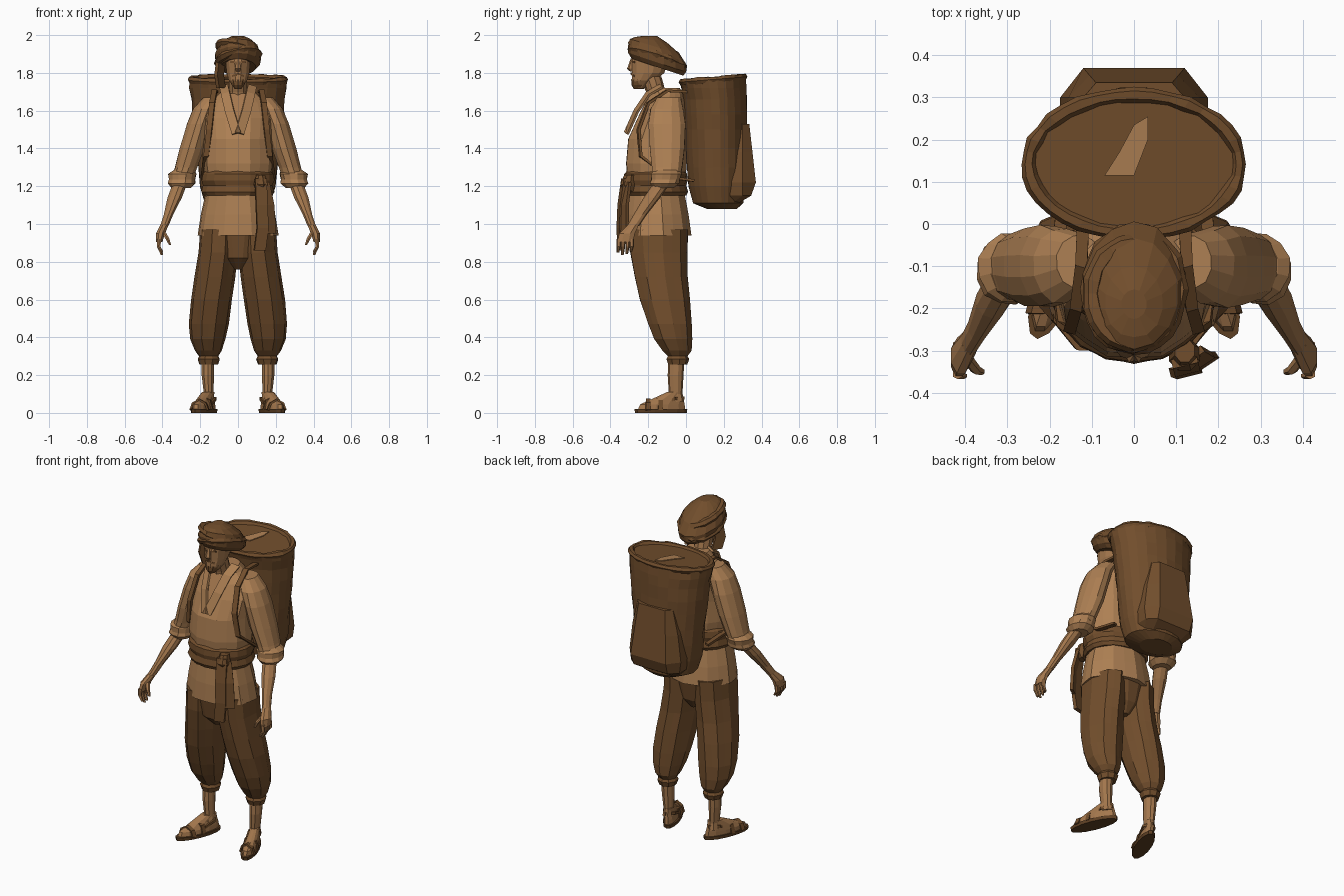
import bpy, bmesh, math, random
from mathutils import Vector

random.seed(4)


def material(name, rgb):
    m = bpy.data.materials.new(name)
    m.diffuse_color = (*rgb, 1)
    return m


SHIRT = material("tan_linen", (0.42, 0.215, 0.087))
SKIN = material("brown_skin", (0.37, 0.185, 0.074))
DARK = material("dark_brown_cloth", (0.165, 0.075, 0.025))
SOLE = material("sole_brown", (0.11, 0.05, 0.017))


def skin(name, loops, mat, closed=False):
    """Join loops of points into a surface, capped or closed on itself."""
    bm = bmesh.new()
    rows = [[bm.verts.new(p) for p in loop] for loop in loops]
    n = len(rows[0])
    pairs = list(zip(rows, rows[1:])) + ([(rows[-1], rows[0])] if closed else [])
    for a, b in pairs:
        for i in range(n):
            j = (i + 1) % n
            bm.faces.new((a[i], a[j], b[j], b[i]))
    if not closed:
        bm.faces.new(rows[0])
        bm.faces.new(rows[-1])
    bmesh.ops.recalc_face_normals(bm, faces=bm.faces)
    me = bpy.data.meshes.new(name)
    bm.to_mesh(me)
    bm.free()
    me.materials.append(mat)
    ob = bpy.data.objects.new(name, me)
    bpy.context.collection.objects.link(ob)
    return ob


def loft(name, rings, mat, n=12, side=1, fold=0, jitter=0, shear=0):
    """Rings are (x, y, z, rx, ry[, slope along y])."""
    loops = []
    for r in rings:
        x, y, z, rx, ry = r[:5]
        slope = r[5] if len(r) > 5 else 0
        loop = []
        for i in range(n):
            a = 2 * math.pi * (i + 0.5) / n
            k = 1 + fold * (-1) ** i + random.uniform(-jitter, jitter)
            dy = ry * k * math.sin(a)
            loop.append((side * (x + rx * k * math.cos(a) + shear * dy), y + dy, z + slope * dy))
        loops.append(loop)
    return skin(name, loops, mat)


def roll(name, c, rx, ry, minor, mat, sx=0, sy=0, n=24, jitter=0):
    """Elliptical rolled band, tilted by slopes along x and y."""
    loops = []
    for i in range(n):
        a = 2 * math.pi * i / n
        m = minor * (1 + random.uniform(-jitter, jitter))
        loop = []
        for j in range(6):
            b = 2 * math.pi * j / 6
            dx = (rx + m * math.cos(b)) * math.cos(a)
            dy = (ry + m * math.cos(b)) * math.sin(a)
            loop.append((c[0] + dx, c[1] + dy, c[2] + m * math.sin(b) + sx * dx + sy * dy))
        loops.append(loop)
    return skin(name, loops, mat, closed=True)


def strap(name, pts, width, mat, thick=0.012, side=1):
    """Flat ribbon along points; width is a vector per strap."""
    w = Vector(width) / 2
    bm = bmesh.new()
    rows = []
    for p in pts:
        rows.append([bm.verts.new((side * q.x, q.y, q.z)) for q in (Vector(p) - w, Vector(p) + w)])
    for a, b in zip(rows, rows[1:]):
        bm.faces.new((a[0], a[1], b[1], b[0]))
    me = bpy.data.meshes.new(name)
    bm.to_mesh(me)
    bm.free()
    me.materials.append(mat)
    ob = bpy.data.objects.new(name, me)
    bpy.context.collection.objects.link(ob)
    mod = ob.modifiers.new("thickness", "SOLIDIFY")
    mod.thickness = thick
    mod.offset = 0
    return ob


def plate(name, pts, depth, mat):
    """Thin polygon, extruded along the depth vector."""
    d = Vector(depth)
    return skin(name, [pts, [tuple(Vector(p) + d) for p in pts]], mat)


# Head and face
loft("head", [(0, -.245, 1.72, .022, .032), (0, -.225, 1.76, .05, .065), (0, -.2, 1.80, .062, .088),
              (0, -.19, 1.86, .068, .1), (0, -.18, 1.92, .06, .09)], SKIN)
loft("neck", [(0, -.14, 1.62, .06, .06), (0, -.16, 1.70, .05, .052), (0, -.185, 1.78, .05, .055)], SKIN, 10)
loft("nose", [(0, -.283, 1.875, .008, .01), (0, -.292, 1.822, .018, .02), (0, -.285, 1.808, .012, .012)], SKIN, 6)
loft("beard", [(0, -.25, 1.715, .018, .026), (0, -.247, 1.735, .034, .042), (0, -.24, 1.765, .046, .05)], DARK, 10)
strap("moustache", [(-.03, -.272, 1.782), (0, -.29, 1.797), (.03, -.272, 1.782)], (0, 0, .01), DARK, .008)
for s in (-1, 1):
    plate("eye", [(s * .016, -.287, 1.852), (s * .04, -.275, 1.852), (s * .04, -.275, 1.862),
                  (s * .016, -.287, 1.862)], (0, .006, 0), DARK)

# Turban with wrapped rolls and a hanging end
loft("turban", [(0, -.15, 1.83, .095, .135, -.33), (0, -.152, 1.855, .118, .152, -.33),
                (0, -.152, 1.89, .124, .157, -.33), (0, -.165, 1.94, .105, .13, -.3),
                (0, -.185, 1.975, .07, .085, -.18), (0, -.19, 1.996, .03, .035, 0)], DARK, 14, jitter=.02)
roll("turban_front_wrap", (0, -.155, 1.875), .106, .135, .022, DARK, .2, -.32, jitter=.2)
roll("turban_upper_wrap", (-.005, -.165, 1.92), .093, .118, .022, DARK, -.22, -.28, jitter=.2)
strap("turban_end", [(-.09, -.18, 1.87), (-.1, -.19, 1.79), (-.09, -.17, 1.72)], (.035, .05, 0), DARK, .02)

# Shirt body and open collar
loft("shirt", [(0, -.15, .94, .213, .175), (0, -.155, 1.05, .195, .165), (0, -.16, 1.16, .17, .15),
               (0, -.16, 1.25, .175, .155), (0, -.16, 1.32, .187, .162), (0, -.155, 1.45, .182, .155),
               (0, -.13, 1.56, .19, .13), (0, -.11, 1.64, .165, .11), (0, -.10, 1.69, .1, .085),
               (0, -.11, 1.72, .075, .075)], SHIRT, 18, fold=.02, jitter=.01)
plate("chest_opening", [(-.045, -.205, 1.69), (.045, -.205, 1.69), (0, -.312, 1.5)], (0, .008, 0), SKIN)
for s in (-1, 1):
    strap("collar_lapel", [(.075, -.13, 1.73), (.066, -.2, 1.69), (.045, -.262, 1.6), (.008, -.316, 1.48)],
          (.045, .015, -.012), SHIRT, .012, s)

# Sash, knot and hanging tails
loft("sash", [(0, -.16, 1.15, .18, .16), (0, -.16, 1.17, .195, .17), (0, -.16, 1.205, .186, .162),
              (0, -.16, 1.23, .195, .17), (0, -.16, 1.265, .19, .166), (0, -.16, 1.28, .175, .155)],
     DARK, 18, jitter=.015)
loft("sash_knot", [(.12, -.3, 1.17, .025, .03), (.12, -.31, 1.21, .04, .04), (.12, -.3, 1.26, .025, .03)], DARK, 8)
strap("sash_tail_long", [(.12, -.325, 1.24), (.125, -.345, 1.1), (.13, -.35, .98), (.115, -.345, .86)],
      (.06, .015, 0), DARK, .022)
strap("sash_tail_short", [(.14, -.31, 1.22), (.165, -.325, 1.1), (.175, -.325, .95)], (.045, .03, 0), DARK, .018)

# Seat of the trousers
loft("trouser_hips", [(0, -.15, .97, .2, .155), (0, -.15, .82, .13, .13), (0, -.14, .76, .03, .08)], DARK, 16)

for s in (-1, 1):
    # Trouser leg gathered above the ankle
    loft("trouser_leg", [(.1, -.15, .97, .1, .155), (.105, -.148, .85, .103, .15), (.122, -.135, .72, .106, .14),
                         (.14, -.115, .6, .107, .133), (.155, -.088, .47, .104, .115), (.16, -.07, .39, .092, .1),
                         (.157, -.05, .33, .07, .077), (.155, -.045, .3, .05, .052), (.155, -.045, .285, .058, .06),
                         (.155, -.045, .255, .048, .05)], DARK, 18, s, .03, .012)
    # Shin, foot and sandal
    loft("shin", [(.16, -.05, .3, .037, .042), (.16, -.055, .2, .034, .042), (.155, -.055, .1, .027, .036),
                  (.155, -.06, .06, .033, .05)], SKIN, 10, s)
    loft("foot", [(.18, -.13, .015, .043, .13), (.18, -.125, .045, .041, .122), (.172, -.095, .075, .034, .085),
                  (.158, -.06, .11, .03, .042)], SKIN, 12, s, shear=-.35)
    loft("sandal_sole", [(.18, -.133, 0, .05, .137), (.18, -.133, .02, .052, .14)], SOLE, 14, s, shear=-.35)
    for y, x, h in ((-.2, .204, .066), (-.135, .182, .08)):
        strap("sandal_strap", [(x - .046, y, .015), (x - .033, y, h - .015), (x, y, h + .004),
                               (x + .033, y, h - .015), (x + .046, y, .015)], (-.006, .025, 0), DARK, .01, s)
    strap("sandal_heel_strap", [(.195, -.12, .05), (.192, -.06, .075), (.15, -.012, .08), (.118, -.06, .075),
                                (.14, -.12, .05)], (0, 0, .016), DARK, .01, s)
    # Sleeve and rolled cuff
    loft("sleeve", [(.13, -.09, 1.67, .055, .065), (.175, -.1, 1.61, .064, .09), (.205, -.1, 1.53, .066, .1),
                    (.243, -.1, 1.4, .067, .095), (.275, -.1, 1.3, .06, .082), (.295, -.105, 1.24, .06, .075)],
         SHIRT, 12, s, jitter=.03)
    loft("rolled_cuff", [(.285, -.1, 1.285, .058, .07), (.295, -.103, 1.265, .076, .084),
                         (.297, -.107, 1.235, .07, .078), (.3, -.112, 1.215, .076, .08),
                         (.302, -.12, 1.19, .05, .055)], SHIRT, 12, s, jitter=.04)
    # Forearm, palm, fingers and thumb
    loft("forearm", [(.305, -.125, 1.22, .04, .045), (.335, -.18, 1.14, .04, .044), (.368, -.242, 1.05, .026, .035),
                     (.39, -.28, .99, .023, .032)], SKIN, 10, s)
    loft("palm", [(.387, -.275, 1.0, .023, .03), (.41, -.312, .95, .026, .045), (.417, -.322, .905, .018, .045)],
         SKIN, 8, s)
    for i, tip in enumerate((.855, .84, .835, .85)):
        y = -.287 - .023 * i
        loft("finger", [(.418, y, .92, .013, .012), (.42, y, .88, .011, .011), (.402, y - .004, tip, .007, .007)],
             SKIN, 6, s)
    loft("thumb", [(.4, -.315, .965, .014, .016), (.375, -.345, .925, .012, .012), (.36, -.35, .89, .007, .008)],
         SKIN, 6, s)
    # Carrying strap over the shoulder and under the arm
    strap("carrying_strap", [(.12, .02, 1.7), (.125, -.1, 1.705), (.137, -.2, 1.64), (.152, -.252, 1.5),
                             (.168, -.24, 1.36), (.185, -.1, 1.25), (.17, .04, 1.23)], (.028, .008, 0), DARK, .014, s)

# Back basket: rough woven wall, rim, bright patch on the lid, rear pocket
loft("basket", [(0, .19, 1.08, .1, .08), (0, .17, 1.11, .175, .135), (0, .165, 1.2, .2, .152),
                (0, .163, 1.3, .212, .157), (0, .162, 1.4, .222, .16), (0, .16, 1.5, .23, .163),
                (0, .158, 1.58, .24, .165), (0, .155, 1.66, .246, .168), (0, .147, 1.72, .258, .173),
                (0, .142, 1.766, .262, .174, .08)], DARK, 24, jitter=.018)
roll("basket_rim", (0, .142, 1.765), .25, .164, .018, DARK, 0, .08, 36, .25)
patch = [(-.07, .115), (0, .115), (.033, .2), (.033, .255), (0, .235), (-.035, .17)]
plate("lid_patch", [(x, y, 1.763 + .08 * (y - .142)) for x, y in patch], (0, 0, .008), SHIRT)
pocket = [(1.53, .12, .335, .09), (1.38, .155, .352, .105), (1.22, .175, .37, .12), (1.15, .165, .345, .115),
          (1.1, .12, .26, .09)]
skin("basket_pocket", [[(-wi, .22, z), (-wi, min(.3, y - .03), z), (-wo, y, z), (wo, y, z),
                        (wi, min(.3, y - .03), z), (wi, .22, z)] for z, wi, y, wo in pocket], DARK)
